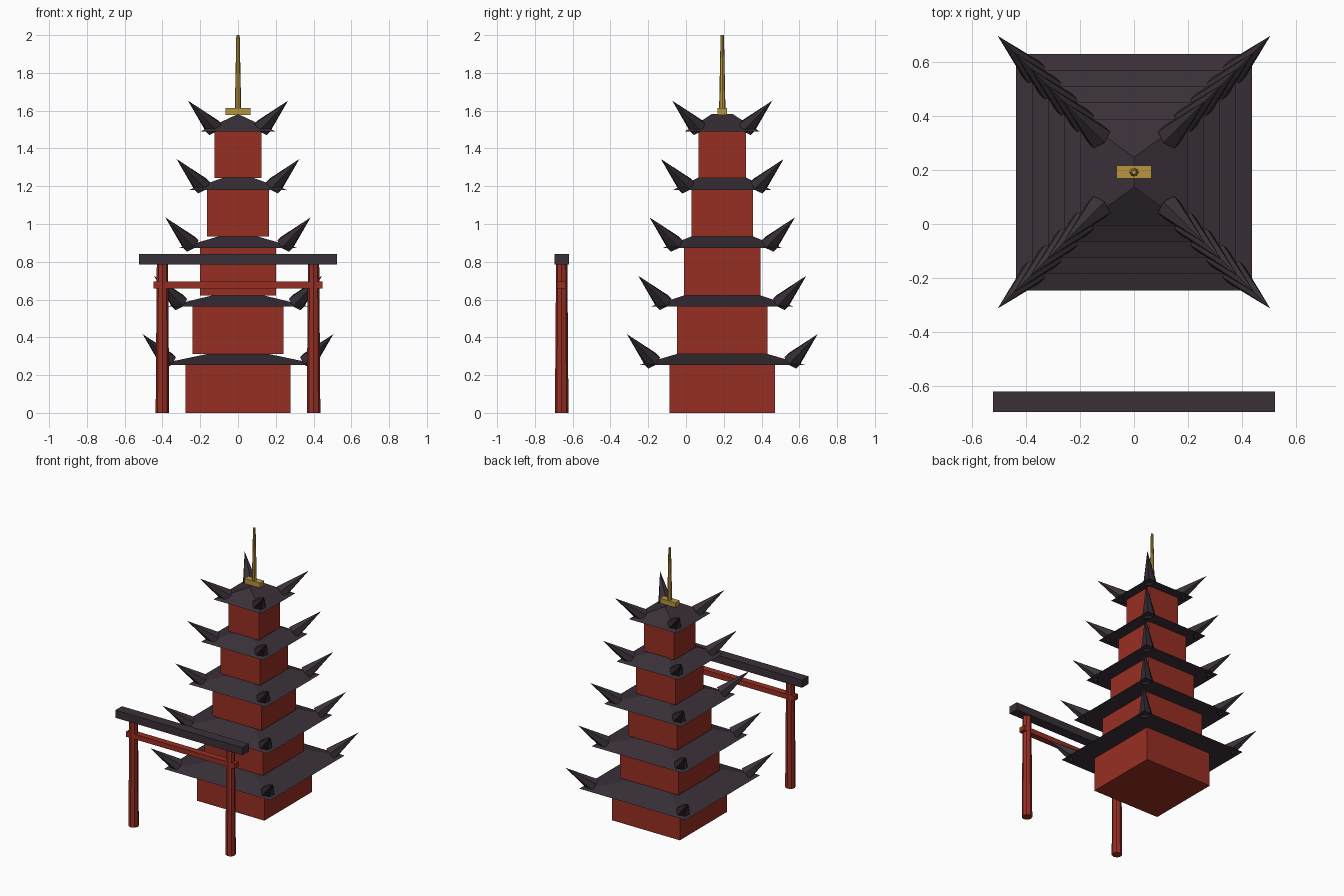
import bpy, bmesh
from mathutils import Vector

if "Cube" in bpy.data.objects:
    bpy.data.objects.remove(bpy.data.objects["Cube"])


def material(name, rgb):
    mat = bpy.data.materials.new(name)
    mat.use_nodes = True
    mat.diffuse_color = (*rgb, 1)
    mat.node_tree.nodes["Principled BSDF"].inputs["Base Color"].default_value = (*rgb, 1)
    return mat


RED = material("red_lacquer", (0.31, 0.028, 0.017))
DARK = material("dark_tile", (0.042, 0.030, 0.040))
GOLD = material("aged_gold", (0.48, 0.30, 0.05))


def finish(name, bm, mat):
    bmesh.ops.recalc_face_normals(bm, faces=bm.faces)
    mesh = bpy.data.meshes.new(name)
    bm.to_mesh(mesh)
    bm.free()
    mesh.materials.append(mat)
    obj = bpy.data.objects.new(name, mesh)
    bpy.context.collection.objects.link(obj)
    return obj


def box(name, half_x, half_y, y, z0, z1, mat):
    bm = bmesh.new()
    bmesh.ops.create_cube(bm, size=2)
    for v in bm.verts:
        v.co = (v.co.x * half_x, y + v.co.y * half_y, z1 if v.co.z > 0 else z0)
    return finish(name, bm, mat)


def cone(name, start, end, r0, r1, sides, mat, spin=0.0):
    start, end = Vector(start), Vector(end)
    axis = end - start
    bm = bmesh.new()
    bmesh.ops.create_cone(bm, cap_ends=True, segments=sides, radius1=r0,
                          radius2=r1, depth=axis.length)
    obj = finish(name, bm, mat)
    obj.location = (start + end) / 2
    # Local y is kept level-up, so polygon flats stay horizontal
    obj.rotation_euler = axis.to_track_quat('Z', 'Y').to_euler()
    return obj


def hip_roof(name, half, ridge, y, z, height):
    bm = bmesh.new()
    eave = [bm.verts.new((sx * half, y + sy * half, z))
            for sx, sy in ((-1, -1), (1, -1), (1, 1), (-1, 1))]
    front, back = [bm.verts.new((0, y + s * ridge, z + height)) for s in (-1, 1)]
    a, b, c, d = eave
    for face in ((d, c, b, a), (a, b, front), (b, c, back, front),
                 (c, d, back), (d, a, front, back)):
        bm.faces.new(face)
    return finish(name, bm, DARK)


# Pagoda: five shrinking storeys, each with a hip roof and four corner horns
CY = 0.192
for i in range(5):
    wall = 0.279 - 0.0385 * i
    eave = 0.438 - 0.06 * i
    roof_z = 0.254 + 0.309 * i
    box(f"storey_wall_{i + 1}", wall, wall, CY, 0.311 * i, roof_z + 0.002, RED)
    hip_roof(f"storey_roof_{i + 1}", eave, eave * 0.28, CY, roof_z, 0.092)
    inner, outer = eave - 0.068, eave + 0.067
    for sx, side in ((-1, "right"), (1, "left")):
        for sy, end in ((-1, "front"), (1, "back")):
            cone(f"roof_horn_{end}_{side}_{i + 1}",
                 (sx * inner, CY + sy * inner, roof_z + 0.021),
                 (sx * outer, CY + sy * outer, roof_z + 0.163),
                 0.05, 0, 6, DARK)

# Finial
box("finial_base", 0.065, 0.024, CY, 1.578, 1.615, GOLD)
cone("finial_spire", (0, CY, 1.6), (0, CY, 2), 0.017, 0.009, 8, GOLD)

# Gate
GY = -0.658
for sx, side in ((-1, "right"), (1, "left")):
    cone(f"gate_post_{side}", (sx * 0.4, GY, 0), (sx * 0.4, GY, 0.79),
         0.036, 0.030, 8, RED)
box("gate_tie_beam", 0.448, 0.024, GY, 0.659, 0.696, RED)
box("gate_top_beam", 0.523, 0.038, GY, 0.785, 0.842, DARK)
